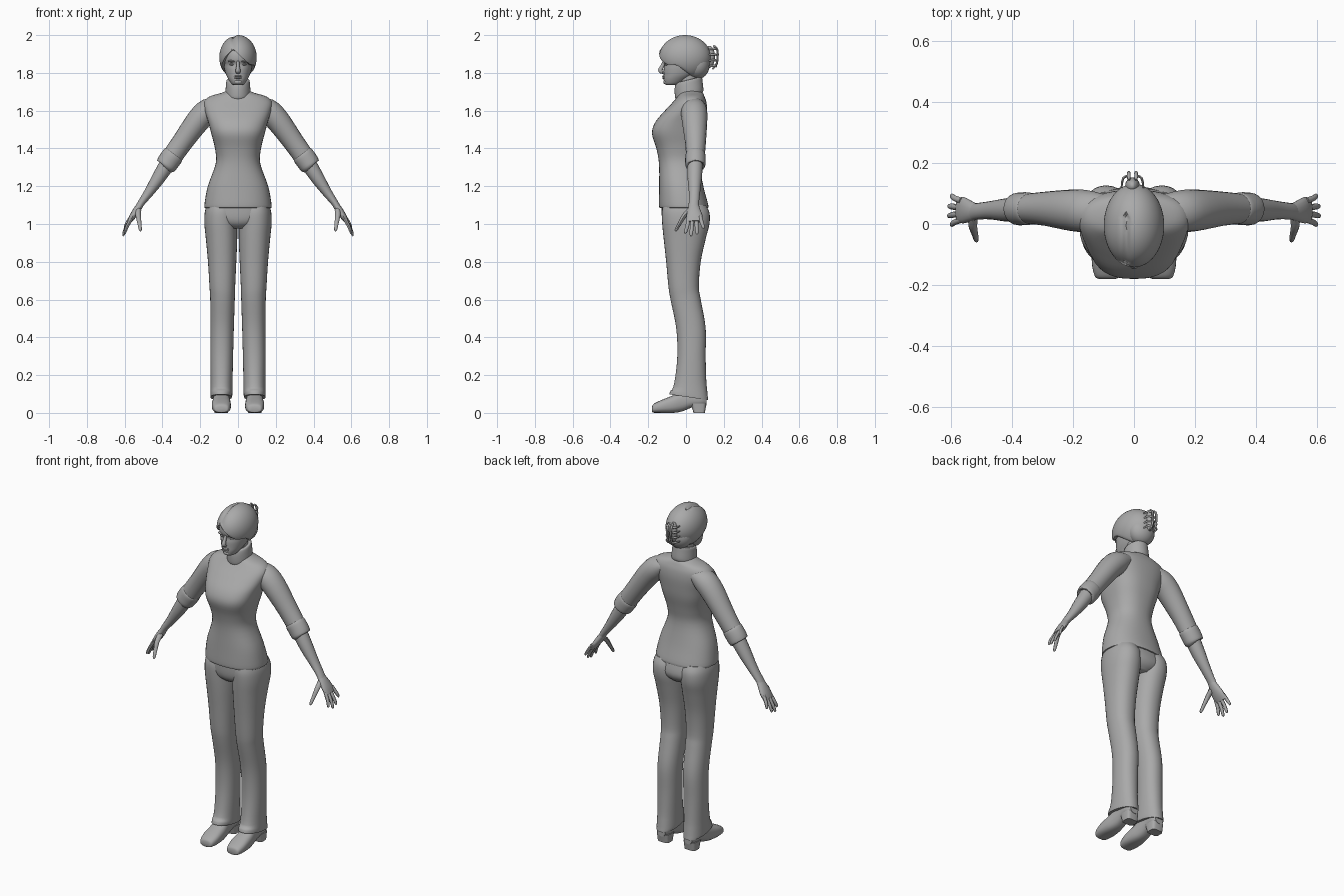
import bpy, bmesh, math
from mathutils import Vector

grey = bpy.data.materials.new("plain_grey")
grey.diffuse_color = (0.40, 0.40, 0.40, 1)


def catmull(rows, steps):
    """Smoothly interpolate rows of numbers."""
    out = []
    for i in range(len(rows) - 1):
        p0, p1, p2, p3 = (rows[min(max(k, 0), len(rows) - 1)] for k in (i - 1, i, i + 1, i + 2))
        for s in range(steps):
            t = s / steps
            out.append([0.5 * (2 * b + (c - a) * t + (2 * a - 5 * b + 4 * c - d) * t * t
                               + (3 * b - a - 3 * c + d) * t ** 3)
                        for a, b, c, d in zip(p0, p1, p2, p3)])
    out.append(list(rows[-1]))
    return out


def finish(name, bm, mirror=False, angle=45):
    bmesh.ops.recalc_face_normals(bm, faces=bm.faces)
    me = bpy.data.meshes.new(name)
    bm.to_mesh(me)
    bm.free()
    me.materials.append(grey)
    ob = bpy.data.objects.new(name, me)
    bpy.context.collection.objects.link(ob)
    bpy.ops.object.select_all(action='DESELECT')
    ob.select_set(True)
    bpy.context.view_layer.objects.active = ob
    bpy.ops.object.shade_smooth_by_angle(angle=math.radians(angle))
    if mirror:
        ob.modifiers.new("mirror", 'MIRROR').use_mirror_merge = False
    return ob


def skin(name, rings, mirror=False):
    bm = bmesh.new()
    loops = [[bm.verts.new(p) for p in ring] for ring in rings]
    n = len(loops[0])
    for a, b in zip(loops, loops[1:]):
        for i in range(n):
            bm.faces.new((a[i], a[(i + 1) % n], b[(i + 1) % n], b[i]))
    bm.faces.new(loops[0])
    bm.faces.new(loops[-1])
    return finish(name, bm, mirror)


def oval(c, u, v, ru, rv, p, n):
    pts = []
    for i in range(n):
        a = 2 * math.pi * i / n
        ca, sa = math.cos(a), math.sin(a)
        pts.append(c + u * ru * math.copysign(abs(ca) ** (2 / p), ca)
                   + v * rv * math.copysign(abs(sa) ** (2 / p), sa))
    return pts


def stack(name, rows, axis='z', mirror=False, n=32, steps=4):
    """Rows: (level, centre x, half width, low, high, roundness) along z or y."""
    X, Y, Z = Vector((1, 0, 0)), Vector((0, 1, 0)), Vector((0, 0, 1))
    along, across = (Z, Y) if axis == 'z' else (Y, Z)
    rings = [oval(along * l + X * cx + across * (lo + hi) / 2, X, across, hw, (hi - lo) / 2, p, n)
             for l, cx, hw, lo, hi, p in catmull(rows, steps)]
    return skin(name, rings, mirror)


def limb(name, rows, mirror=True, side=(0, 1, 0), n=16, steps=3):
    """Rows: (x, y, z, radius along side, radius across)."""
    rows = catmull(rows, steps)
    pts = [Vector(r[:3]) for r in rows]
    rings = []
    for i, r in enumerate(rows):
        d = (pts[min(i + 1, len(pts) - 1)] - pts[max(i - 1, 0)]).normalized()
        u = Vector(side)
        u = (u - d * u.dot(d)).normalized()
        rings.append(oval(pts[i], u, d.cross(u), r[3], r[4], 2, n))
    return skin(name, rings, mirror)


def ball(name, c, r, mirror=False, shape=None, seg=16):
    bm = bmesh.new()
    bmesh.ops.create_uvsphere(bm, u_segments=seg, v_segments=seg * 3 // 4, radius=1)
    for v in bm.verts:
        v.co = Vector(c) + Vector((v.co.x * r[0], v.co.y * r[1], v.co.z * r[2]))
        if shape:
            shape(v.co)
    return finish(name, bm, mirror)


# Sweater body with bust, waist and hem
stack("sweater_body", [
    (1.085, 0, .174, -.138, .115, 2.3), (1.10, 0, .178, -.143, .118, 2.3),
    (1.20, 0, .160, -.142, .092, 2.3), (1.32, 0, .118, -.143, .072, 2.3),
    (1.40, 0, .122, -.157, .082, 2.4), (1.48, 0, .142, -.180, .100, 2.6),
    (1.54, 0, .158, -.162, .108, 2.5), (1.60, 0, .176, -.112, .112, 2.4),
    (1.645, 0, .180, -.070, .108, 2.3), (1.675, 0, .150, -.045, .098, 2.2),
    (1.695, 0, .085, -.035, .088, 2), (1.71, 0, .05, -.03, .07, 2)], n=40)
# Roll collar, lower at the front
collar = stack("roll_collar", [
    (1.675, 0, .060, -.050, .085, 2), (1.69, 0, .066, -.058, .092, 2),
    (1.735, 0, .064, -.060, .088, 2), (1.762, 0, .060, -.055, .084, 2),
    (1.765, 0, .050, -.045, .074, 2)])
for v in collar.data.vertices:
    v.co.z += .25 * (v.co.y - .02)
stack("neck", [(1.68, 0, .048, -.035, .07, 2), (1.80, 0, .048, -.045, .06, 2)])

# Sleeves with turned cuffs, then bare forearms
limb("sleeve", [(.09, .04, 1.635, .055, .035), (.150, .042, 1.605, .068, .063),
                (.205, .045, 1.555, .068, .064), (.29, .05, 1.44, .056, .056),
                (.35, .05, 1.355, .049, .054)], n=20)
limb("cuff", [(.337, .05, 1.373, .046, .050), (.343, .05, 1.365, .053, .057),
              (.365, .05, 1.335, .054, .058), (.383, .049, 1.308, .052, .054),
              (.386, .049, 1.304, .040, .042)], n=20)
limb("forearm", [(.37, .048, 1.325, .042, .042), (.42, .046, 1.245, .038, .036),
                 (.47, .045, 1.17, .030, .026), (.51, .042, 1.115, .027, .019),
                 (.525, .040, 1.09, .028, .018)])
# Hands: palm, four fingers and a thumb
limb("palm", [(.515, .042, 1.105, .025, .017), (.535, .042, 1.075, .034, .019),
              (.558, .045, 1.04, .043, .017), (.576, .046, 1.012, .040, .011)])
for i, (ky, ty, tx, tz) in enumerate([(.014, -.002, .597, .950), (.034, .027, .606, .936),
                                     (.055, .058, .605, .945), (.076, .092, .597, .975)]):
    kz = 1.012 + (.012 if i == 3 else 0)
    limb(f"finger_{i + 1}", [(.565, ky, kz + .015, .010, .010),
                             ((.565 + tx) / 2 + .006, (ky + ty) / 2, (kz + tz) / 2 + .006, .010, .009),
                             (tx, ty, tz + .008, .008, .007), (tx, ty, tz, .003, .003)], n=8)
limb("thumb", [(.528, .025, 1.075, .016, .016), (.528, -.008, 1.045, .014, .013),
               (.522, -.032, 1.005, .011, .010), (.517, -.052, .970, .008, .008),
               (.516, -.056, .962, .003, .003)], side=(1, 0, 0), n=8)

# Trousers: hips and flared legs
stack("trouser_hips", [(.975, 0, .07, -.085, .085, 2), (1.0, 0, .13, -.115, .112, 2.2),
                       (1.04, 0, .172, -.128, .122, 2.3), (1.12, 0, .166, -.130, .102, 2.3)])
leg = stack("trouser_leg", [
    (.085, .089, .056, -.088, .118, 2.3), (.10, .088, .058, -.084, .116, 2.3),
    (.16, .087, .058, -.062, .108, 2.2), (.30, .086, .060, -.046, .104, 2.2),
    (.45, .084, .062, -.052, .104, 2.2), (.60, .082, .065, -.082, .078, 2.2),
    (.67, .083, .068, -.093, .068, 2.2), (.80, .084, .075, -.105, .078, 2.2),
    (.92, .087, .083, -.118, .104, 2.2), (1.0, .091, .087, -.126, .124, 2.2),
    (1.06, .091, .085, -.128, .124, 2.2), (1.10, .090, .075, -.120, .105, 2.2)], mirror=True)
for v in leg.data.vertices:
    if v.co.z < .12:
        v.co.z -= .15 * v.co.y

# Shoes with block heels
stack("shoe", [(-.180, .088, .026, .006, .030, 2.4), (-.172, .088, .040, .001, .047, 2.5),
               (-.13, .088, .050, 0, .068, 2.7), (-.07, .088, .049, 0, .092, 2.6),
               (-.02, .088, .043, .008, .115, 2.5), (.03, .088, .040, .028, .12, 2.5),
               (.08, .088, .040, .034, .12, 2.5), (.108, .088, .028, .038, .11, 2.3)],
      axis='y', mirror=True, n=24)
stack("shoe_heel", [(0, .088, .036, .040, .100, 4), (.05, .088, .039, .025, .108, 4)],
      mirror=True, n=24, steps=1)

# Head with chin, cheeks and forehead
stack("head", [
    (1.735, 0, .018, -.100, -.060, 2), (1.742, 0, .034, -.113, -.025, 2),
    (1.765, 0, .050, -.118, .010, 2.1), (1.79, 0, .063, -.118, .05, 2.1),
    (1.82, 0, .072, -.118, .08, 2.1), (1.845, 0, .076, -.115, .09, 2.1),
    (1.87, 0, .079, -.124, .09, 2.2), (1.91, 0, .078, -.120, .09, 2.1),
    (1.95, 0, .06, -.09, .07, 2)])
# Nose, brows, eyes and lips
limb("nose", [(0, -.114, 1.862, .007, .008), (0, -.126, 1.835, .009, .010),
              (0, -.136, 1.814, .013, .012), (0, -.128, 1.803, .013, .008),
              (0, -.116, 1.800, .008, .004)], mirror=False, side=(1, 0, 0), n=12)
ball("brow", (.032, -.109, 1.862), (.022, .014, .006), True)
ball("eye", (.031, -.103, 1.845), (.014, .010, .006), True)
ball("upper_lip", (0, -.117, 1.782), (.021, .011, .004))
ball("lower_lip", (0, -.116, 1.773), (.018, .011, .005))
ball("chin", (0, -.106, 1.752), (.022, .014, .013))


# Hair cap, its lower edge rising over the face and swept from a parting
def hairline(co):
    front = max(1.845, 1.925 - .95 * abs(co.x + .025))
    t = min(max((co.y + .105) / .06, 0), 1)
    side = 1.84 - .75 * min(max(co.y + .045, 0), .09)
    edge = front * (1 - t) + side * t
    if co.z < edge:
        co.z = edge
    co.z -= .012 * math.exp(-((co.x + .025) / .01) ** 2) * (co.z > 1.93) * (co.y < .03)


ball("hair", (0, -.005, 1.882), (.099, .137, .118), shape=hairline, seg=48)
ball("hair_back", (0, .06, 1.845), (.078, .066, .078), seg=24)
# Twisted knot and claw clip
ball("hair_knot", (-.005, .125, 1.885), (.024, .028, .058))
for s in (-1, 1):
    side_name = "left" if s > 0 else "right"
    limb(f"clip_spine_{side_name}", [(s * .012 - .005, .145, 1.945, .005, .005),
                                     (s * .012 - .005, .166, 1.92, .006, .006),
                                     (s * .012 - .005, .163, 1.85, .006, .006),
                                     (s * .012 - .005, .140, 1.82, .004, .004)],
         mirror=False, side=(1, 0, 0), n=8)
    for k in range(4):
        z = 1.835 + .03 * k
        limb(f"clip_claw_{side_name}_{k + 1}", [(s * .010 - .005, .160, z, .006, .004),
                                                (s * .030 - .005, .150, z + .003, .006, .004),
                                                (s * .036 - .005, .118, z, .004, .003)],
             mirror=False, side=(0, 0, 1), n=8)
